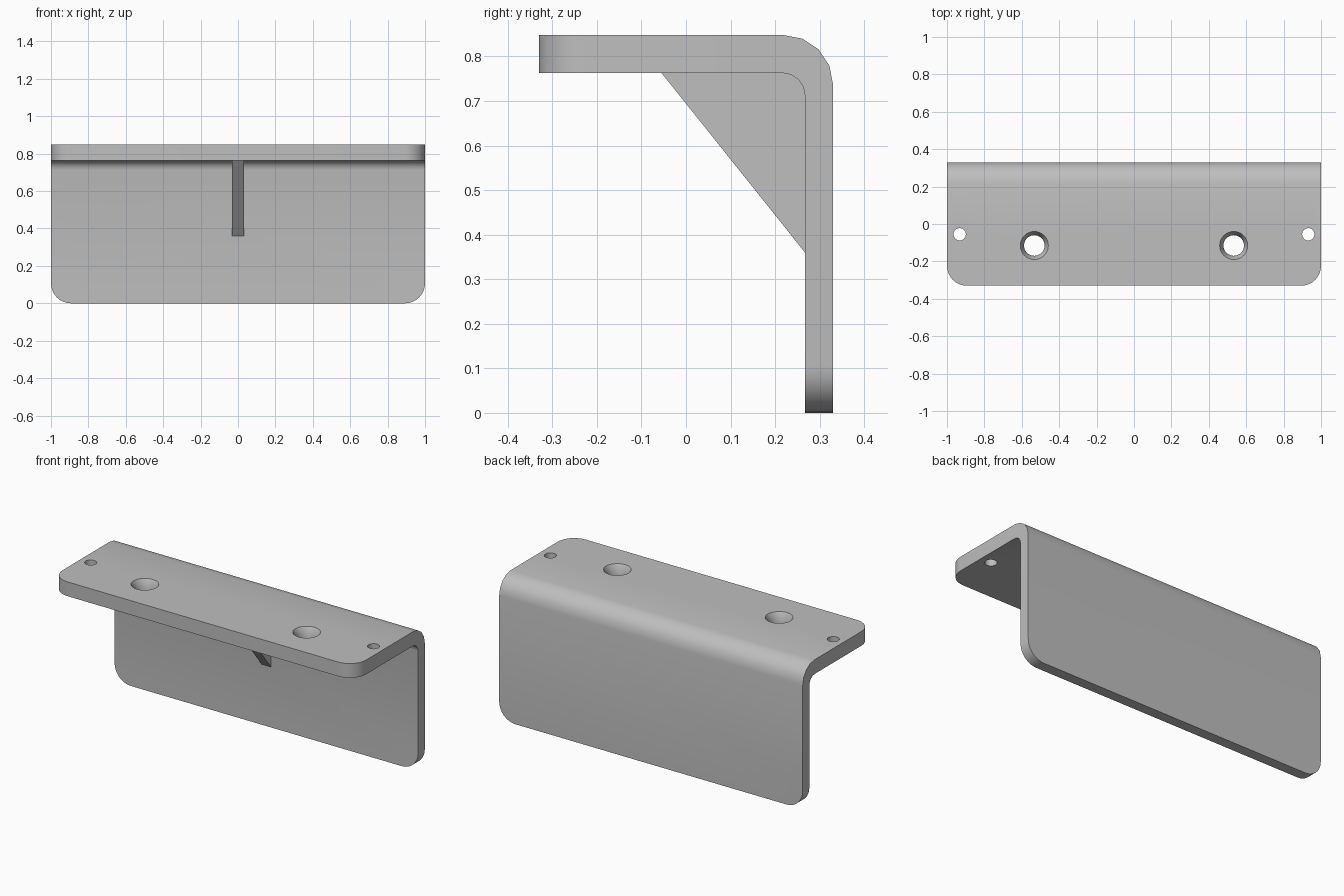
import bpy, bmesh, math
from mathutils import Vector

cube = bpy.data.objects.get("Cube")
if cube:
    bpy.data.objects.remove(cube, do_unlink=True)

FRONT, BACK, INNER = -0.33, 0.33, 0.267    # y of shelf lip, rear face, wall inside
TOP, UNDER = 0.848, 0.763                  # z of shelf top and underside
CORNER = 0.107

gray = bpy.data.materials.new("light_gray")
gray.use_nodes = True
gray.diffuse_color = (0.52, 0.52, 0.52, 1)
gray.node_tree.nodes["Principled BSDF"].inputs["Base Color"].default_value = gray.diffuse_color


def make_object(name, bm):
    bmesh.ops.recalc_face_normals(bm, faces=bm.faces)
    mesh = bpy.data.meshes.new(name)
    bm.to_mesh(mesh)
    bm.free()
    mesh.materials.append(gray)
    obj = bpy.data.objects.new(name, mesh)
    bpy.context.collection.objects.link(obj)
    return obj


def extrude_profile(points, half_width):
    """Sweep a closed (y, z) outline along x, centred on x = 0."""
    bm = bmesh.new()
    face = bm.faces.new([bm.verts.new((-half_width, y, z)) for y, z in points])
    ext = bmesh.ops.extrude_face_region(bm, geom=[face])
    moved = [g for g in ext["geom"] if isinstance(g, bmesh.types.BMVert)]
    bmesh.ops.translate(bm, verts=moved, vec=(2 * half_width, 0, 0))
    return bm


def bend(y, z, radius, steps):
    """Quarter arc from straight up to straight back, ending at wall y and shelf z."""
    angles = [math.pi / 2 * (1 - i / steps) for i in range(steps + 1)]
    return [(y - radius + radius * math.cos(a), z - radius + radius * math.sin(a))
            for a in angles]


def hole_cutter(name, x, y, rings, sides=32):
    """Turned cutter from (radius, z) rings."""
    bm = bmesh.new()
    loops = [[bm.verts.new((x + r * math.cos(2 * math.pi * i / sides),
                            y + r * math.sin(2 * math.pi * i / sides), z))
              for i in range(sides)] for r, z in rings]
    for low, high in zip(loops, loops[1:]):
        for i in range(sides):
            j = (i + 1) % sides
            bm.faces.new((low[i], low[j], high[j], high[i]))
    bm.faces.new(loops[0])
    bm.faces.new(loops[-1])
    obj = make_object(name, bm)
    obj.hide_render = True
    return obj


def select_only(obj):
    bpy.ops.object.select_all(action="DESELECT")
    obj.select_set(True)
    bpy.context.view_layer.objects.active = obj


# Bent plate: shelf and rear wall in one piece
outline = ([(FRONT, UNDER), (FRONT, TOP)] + bend(BACK, TOP, 0.11, 4)
           + [(BACK, 0), (INNER, 0)] + bend(INNER, UNDER, 0.05, 4)[::-1])
bm = extrude_profile(outline, 1)


# Round the four free corners
def is_free_corner(edge):
    a, b = (v.co for v in edge.verts)
    at_end = abs(a.x - b.x) < 1e-4
    at_lip = max(a.y, b.y) < FRONT + 1e-4
    at_foot = max(a.z, b.z) < 1e-4
    return at_end and (at_lip or at_foot)


bmesh.ops.bevel(bm, geom=[e for e in bm.edges if is_free_corner(e)], offset=CORNER,
                segments=8, profile=0.5, affect="EDGES")
plate = make_object("bracket_plate", bm)

# Countersunk screw holes and small end holes
below, above, sink = UNDER - 0.05, TOP + 0.05, TOP - 0.035
for side in (-1, 1):
    cutters = [
        hole_cutter("screw_hole_cutter", side * 0.533, -0.115,
                    [(0.055, below), (0.055, sink), (0.075, TOP), (0.075, above)]),
        hole_cutter("end_hole_cutter", side * 0.932, -0.055,
                    [(0.033, below), (0.033, above)], 24)]
    for cutter in cutters:
        select_only(plate)
        mod = plate.modifiers.new("hole", "BOOLEAN")
        mod.operation = "DIFFERENCE"
        mod.solver = "EXACT"
        mod.object = cutter
        bpy.ops.object.modifier_apply(modifier=mod.name)
        bpy.data.objects.remove(cutter, do_unlink=True)

select_only(plate)
bpy.ops.object.shade_smooth_by_angle(angle=math.radians(30))

# Triangular stiffening rib, tucked slightly into the plate
rib_outline = [(-0.055, UNDER), (-0.055, UNDER + 0.01), (INNER + 0.01, UNDER + 0.01),
               (INNER + 0.01, 0.36), (INNER, 0.36)]
make_object("support_rib", extrude_profile(rib_outline, 0.031))
